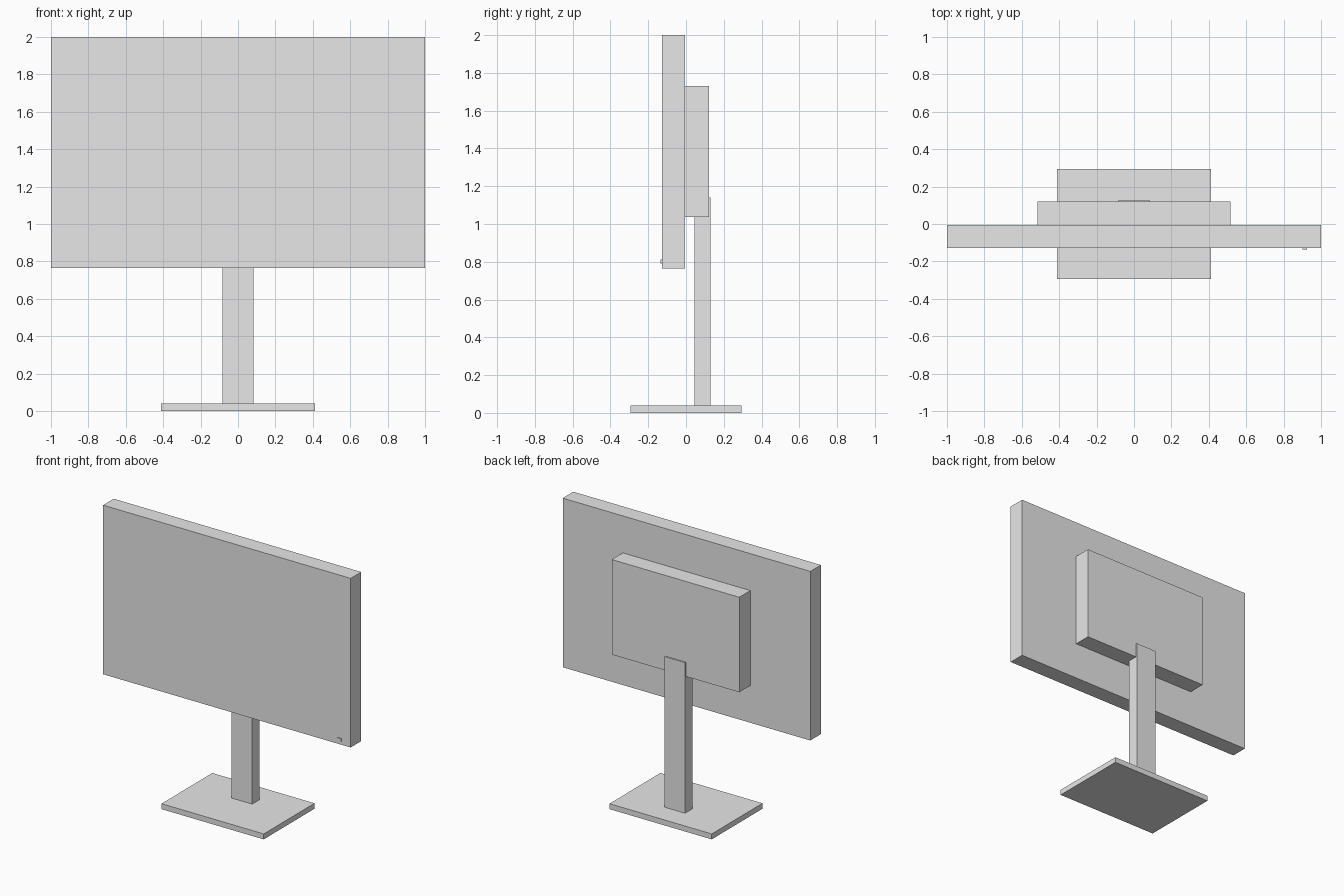
import bpy
import bmesh
from mathutils import Matrix, Vector

default = bpy.data.objects.get("Cube")
if default:
    bpy.data.objects.remove(default, do_unlink=True)

# One plain grey for the whole monitor
grey = bpy.data.materials.new("light_grey")
grey.use_nodes = True
colour = (0.8, 0.8, 0.8, 1.0)
grey.diffuse_color = colour
grey.node_tree.nodes["Principled BSDF"].inputs["Base Color"].default_value = colour


def box(name, x, y, z):
    """Sharp-edged box spanning the given (low, high) range on each axis."""
    low, high = Vector((x[0], y[0], z[0])), Vector((x[1], y[1], z[1]))
    bm = bmesh.new()
    bmesh.ops.create_cube(bm, size=1, matrix=Matrix.Diagonal((*(high - low), 1)))
    mesh = bpy.data.meshes.new(name)
    bm.to_mesh(mesh)
    bm.free()
    mesh.materials.append(grey)
    obj = bpy.data.objects.new(name, mesh)
    obj.location = (low + high) / 2
    bpy.context.collection.objects.link(obj)
    return obj


# Stand
box("base", (-0.413, 0.413), (-0.293, 0.293), (0, 0.04))
box("stand_column", (-0.083, 0.083), (0.045, 0.129), (0.04, 1.14))

# Screen and rear housing
box("screen_panel", (-1, 1), (-0.128, -0.006), (0.765, 2))
box("rear_housing", (-0.515, 0.515), (-0.006, 0.121), (1.036, 1.73))

# Small button at the lower corner of the screen
box("power_button", (0.9, 0.925), (-0.135, -0.126), (0.79, 0.812))
